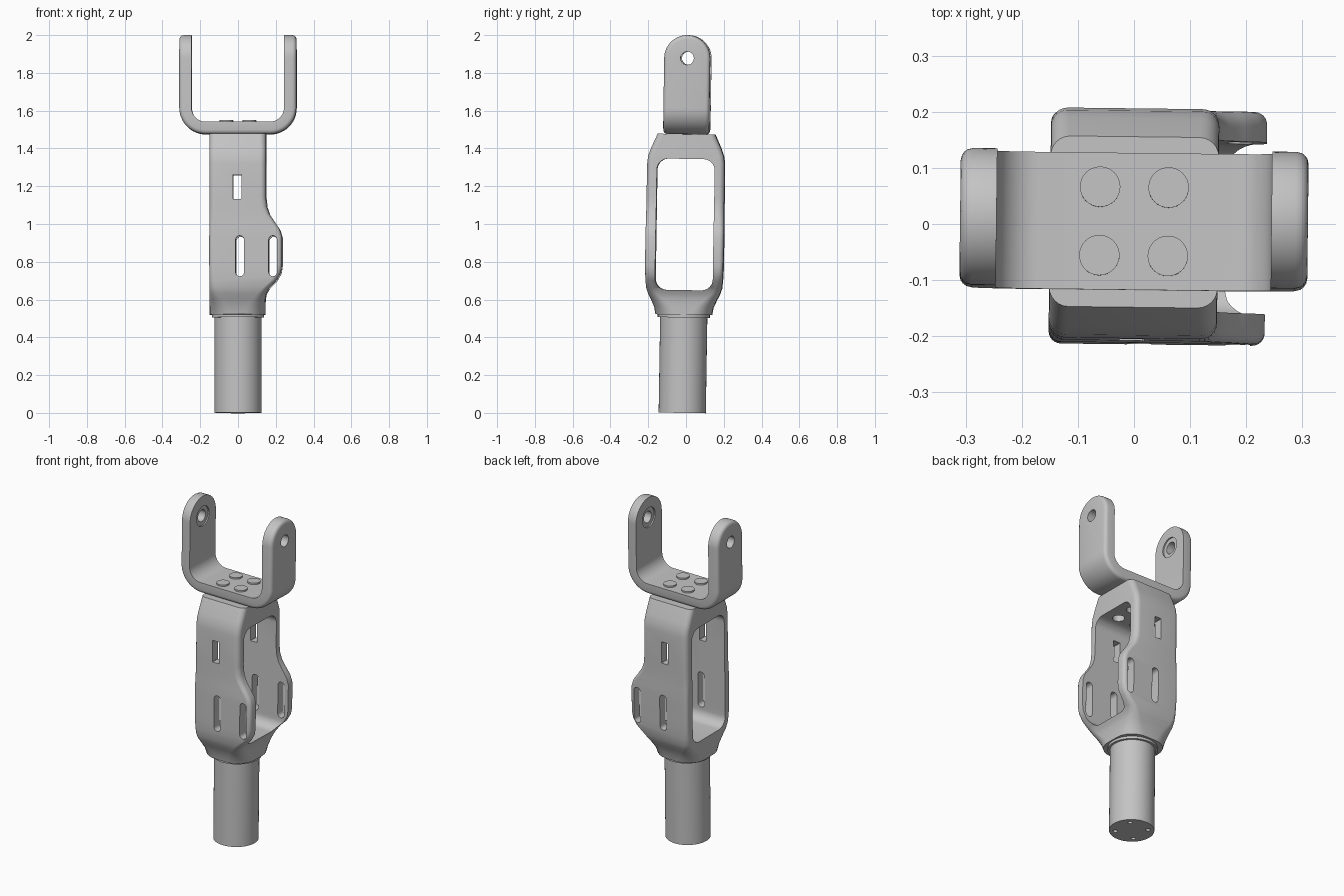
import bpy, bmesh, math
from mathutils import Matrix

if "Cube" in bpy.data.objects:
    bpy.data.objects.remove(bpy.data.objects["Cube"], do_unlink=True)

grey = bpy.data.materials.new("plain grey")
grey.use_nodes = True
grey.diffuse_color = (0.55, 0.55, 0.55, 1)
grey.node_tree.nodes["Principled BSDF"].inputs["Base Color"].default_value = (0.55, 0.55, 0.55, 1)


def finish(name, bm):
    bmesh.ops.remove_doubles(bm, verts=bm.verts, dist=1e-5)
    bmesh.ops.recalc_face_normals(bm, faces=bm.faces)
    mesh = bpy.data.meshes.new(name)
    bm.to_mesh(mesh)
    bm.free()
    mesh.materials.append(grey)
    ob = bpy.data.objects.new(name, mesh)
    bpy.context.collection.objects.link(ob)
    return ob


def rounded_rect(u0, u1, v0, v1, r, n=6):
    pts = []
    corners = [(u1 - r, v1 - r), (u0 + r, v1 - r), (u0 + r, v0 + r), (u1 - r, v0 + r)]
    for k, (cu, cv) in enumerate(corners):
        for i in range(n + 1):
            a = (k + i / n) * math.pi / 2
            pts.append((cu + r * math.cos(a), cv + r * math.sin(a)))
    return pts


def circle(u, v, r, n=32):
    return [(u + r * math.cos(2 * math.pi * i / n), v + r * math.sin(2 * math.pi * i / n))
            for i in range(n)]


def loft(name, rings):
    bm = bmesh.new()
    rows = [[bm.verts.new(p) for p in ring] for ring in rings]
    n = len(rows[0])
    for a, b in zip(rows, rows[1:]):
        for i in range(n):
            j = (i + 1) % n
            bm.faces.new((a[i], a[j], b[j], b[i]))
    bm.faces.new(rows[0])
    bm.faces.new(rows[-1])
    return finish(name, bm)


def prism(name, pts, axis, lo, hi):
    place = {"x": lambda u, v, t: (t, u, v),
             "y": lambda u, v, t: (u, t, v),
             "z": lambda u, v, t: (u, v, t)}[axis]
    return loft(name, [[place(u, v, t) for u, v in pts] for t in (lo, hi)])


def cut(target, pts, axis, lo, hi):
    cutter = prism("cutter", pts, axis, lo, hi)
    cutter.hide_render = True
    mod = target.modifiers.new("cut", "BOOLEAN")
    mod.operation, mod.solver, mod.object = "DIFFERENCE", "EXACT", cutter
    bpy.context.view_layer.objects.active = target
    bpy.ops.object.modifier_apply(modifier=mod.name)
    bpy.data.objects.remove(cutter, do_unlink=True)


# Round stem with four small holes underneath
stem = prism("stem", circle(0, 0, 0.125, 64), "z", 0, 0.52)
for k in range(4):
    a = math.pi / 4 + k * math.pi / 2
    cut(stem, circle(0.09 * math.cos(a), 0.09 * math.sin(a), 0.013, 16), "z", -0.01, 0.03)
collar = prism("stem_collar", circle(0, 0, 0.138, 64), "z", 0.505, 0.53)

# Housing: height, right edge, half depth, corner radius
sections = [
    (0.52, .145, .15, .11), (0.56, .145, .157, .09), (0.60, .146, .175, .065),
    (0.63, .151, .19, .045), (0.66, .168, .2, .035), (0.70, .207, .204, .028),
    (0.74, .229, .206, .025), (0.78, .235, .207, .022), (0.93, .235, .207, .022),
    (0.97, .223, .207, .024), (1.01, .195, .206, .026), (1.05, .169, .206, .03),
    (1.09, .155, .206, .03), (1.14, .15, .206, .03), (1.32, .15, .205, .03),
    (1.36, .15, .2, .03), (1.40, .15, .186, .032), (1.476, .15, .152, .035)]
housing = loft("housing", [[(x, y, z) for x, y in rounded_rect(-0.15, xr, -h, h, r)]
                           for z, xr, h, r in sections])
cut(housing, rounded_rect(-0.153, 0.153, 0.65, 1.345, 0.06, 8), "x", -0.3, 0.3)

# Slots through both housing walls
cut(housing, rounded_rect(-0.025, 0.02, 1.13, 1.26, 0.002, 1), "y", -0.4, 0.4)
for x in (0.012, 0.187):
    cut(housing, rounded_rect(x - 0.022, x + 0.022, 0.72, 0.935, 0.0219), "y", -0.4, 0.4)

# Fork: layers from the outer skin to the inner skin, outer rim rounded
R, rim, thick, bend, half, base = 0.122, 0.022, 0.065, 0.14, 0.31, 1.475
pivot = 2.0 - R
bm = bmesh.new()
layers = []
for d in (0, 0.002, 0.006, 0.012, rim, thick):
    e = rim - math.sqrt(rim ** 2 - (rim - d) ** 2) if d < rim else 0
    path = []
    for i in range(17):
        a = math.pi / 2 * (1 - i / 16)
        path.append((half - d, (R - e) * math.cos(a), pivot + (R - e) * math.sin(a)))
    for i in range(13):
        a = -math.pi / 2 * i / 12
        path.append((half - bend + (bend - d) * math.cos(a), R - e,
                     base + bend + (bend - d) * math.sin(a)))
    path += [(-x, y, z) for x, y, z in reversed(path)]
    layers.append([[bm.verts.new((x, s * y, z)) for x, y, z in path] for s in (1, -1)])
for side in (0, 1):
    for a, b in zip(layers, layers[1:]):
        for i in range(len(path) - 1):
            bm.faces.new((a[side][i], a[side][i + 1], b[side][i + 1], b[side][i]))
for front, back in (layers[0], layers[-1]):
    for i in range(len(path) - 1):
        bm.faces.new((front[i], front[i + 1], back[i + 1], back[i]))
bmesh.ops.remove_doubles(bm, verts=bm.verts, dist=1e-5)
# close the small rim at each arm tip
bmesh.ops.holes_fill(bm, edges=[e for e in bm.edges if e.is_boundary], sides=0)
fork = finish("fork", bm)

# Pivot holes with shallow inner recesses
cut(fork, circle(0, pivot, 0.035), "x", -0.5, 0.5)
cut(fork, circle(0, pivot, 0.06), "x", -half + thick - 0.008, half - thick + 0.008)

# Four bolts holding the fork, with clearance holes in the housing ceiling
parts = [stem, collar, housing, fork]
for x in (-0.061, 0.061):
    for y in (-0.061, 0.061):
        cut(housing, circle(x, y, 0.034), "z", 1.3, 1.44)
        parts.append(prism("fork_bolt", circle(x, y, 0.036), "z", 1.5, 1.549))

# The assembly leans very slightly
lean = (Matrix.Translation((0, -0.02, 0)) @ Matrix.Rotation(-0.016, 4, "X")
        @ Matrix.Rotation(-0.012, 4, "Z"))
bpy.ops.object.select_all(action="DESELECT")
for ob in parts:
    ob.data.transform(lean)
    ob.select_set(True)
bpy.context.view_layer.objects.active = parts[0]
bpy.ops.object.shade_smooth_by_angle(angle=math.radians(35))
